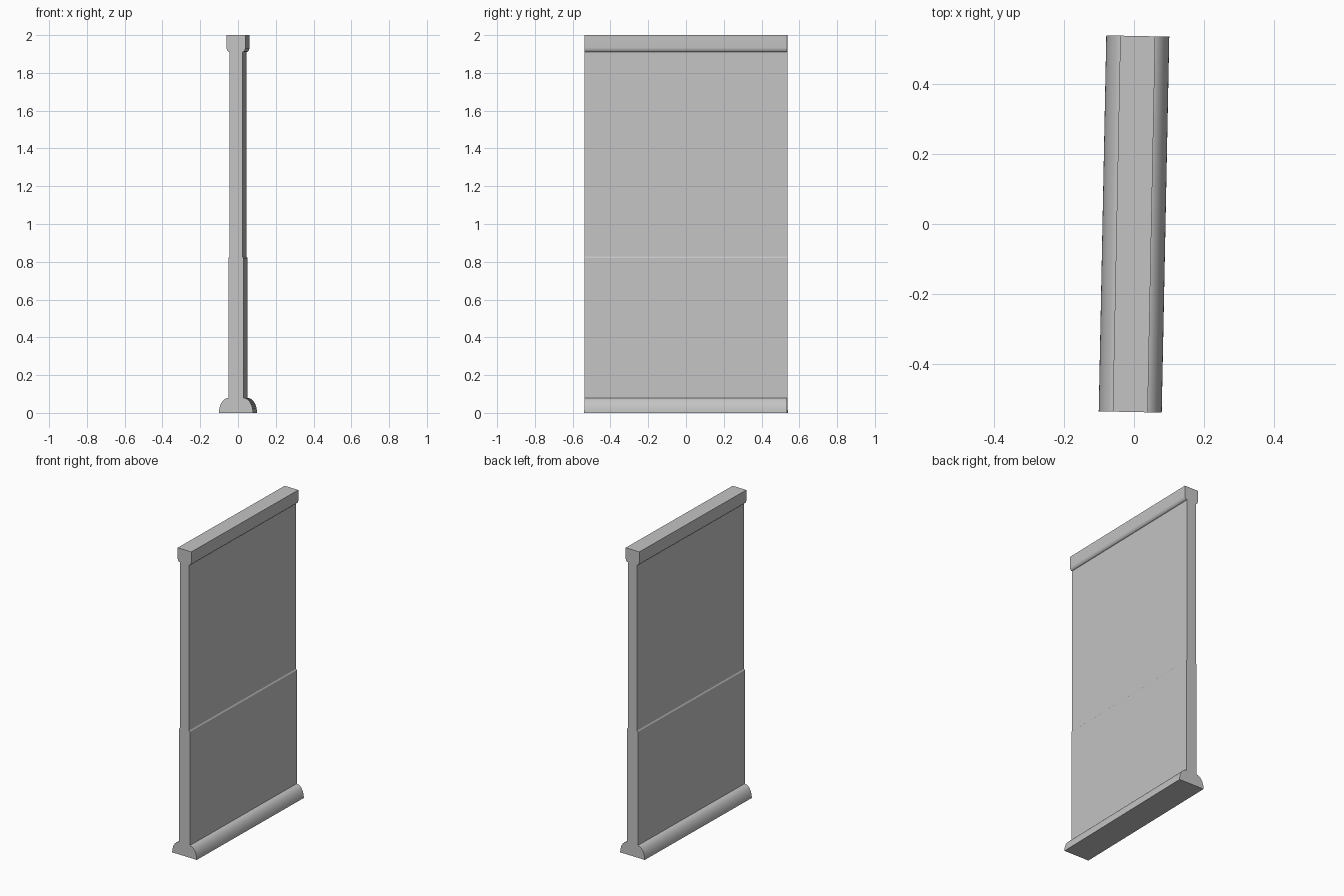
import bpy
import bmesh
from math import sin, cos, pi, radians

cube = bpy.data.objects.get("Cube")
if cube:
    bpy.data.objects.remove(cube, do_unlink=True)

HALF_LENGTH = 0.537
TURN = radians(-1.15)
PANEL_TOP, PANEL_LOW, LEDGE = 0.034, 0.039, 0.825
BASE_TOP, RAIL_LOW = 0.08, 1.91

grey = bpy.data.materials.new("plain grey")
grey.use_nodes = True
colour = (0.55, 0.55, 0.55, 1)
grey.diffuse_color = colour
grey.node_tree.nodes["Principled BSDF"].inputs["Base Color"].default_value = colour


def quarter(cx, cz, rx, rz, steps=10):
    """Quarter ellipse from the outer side towards the vertical axis."""
    angles = [pi / 2 * i / steps for i in range(steps + 1)]
    return [(cx + rx * cos(a), cz + rz * sin(a)) for a in angles]


def extrude_profile(name, half):
    """Mirror a half outline (x, z) and extrude it along the wall."""
    outline = half + [(-x, z) for x, z in reversed(half)]
    bm = bmesh.new()
    face = bm.faces.new([bm.verts.new((x, -HALF_LENGTH, z)) for x, z in outline])
    result = bmesh.ops.extrude_face_region(bm, geom=[face], use_keep_orig=True)
    moved = [v for v in result["geom"] if isinstance(v, bmesh.types.BMVert)]
    bmesh.ops.translate(bm, verts=moved, vec=(0, 2 * HALF_LENGTH, 0))
    bmesh.ops.recalc_face_normals(bm, faces=bm.faces)
    mesh = bpy.data.meshes.new(name)
    bm.to_mesh(mesh)
    bm.free()
    mesh.materials.append(grey)
    obj = bpy.data.objects.new(name, mesh)
    bpy.context.collection.objects.link(obj)
    obj.rotation_euler.z = TURN
    bpy.ops.object.select_all(action="DESELECT")
    obj.select_set(True)
    bpy.context.view_layer.objects.active = obj
    bpy.ops.object.shade_smooth_by_angle(angle=radians(30))


# Rounded foot
extrude_profile("base_moulding",
                quarter(PANEL_LOW, 0, 0.09 - PANEL_LOW, BASE_TOP))

# Wall panel, slightly thicker below the ledge
extrude_profile("wall_panel", [
    (PANEL_LOW, BASE_TOP), (PANEL_LOW, LEDGE - 0.004),
    (PANEL_TOP, LEDGE + 0.004), (PANEL_TOP, RAIL_LOW)])

# Top rail with a rounded underside
extrude_profile("top_rail",
                list(reversed(quarter(PANEL_TOP, 1.935, 0.016, RAIL_LOW - 1.935)))
                + [(0.05, 2.0)])
